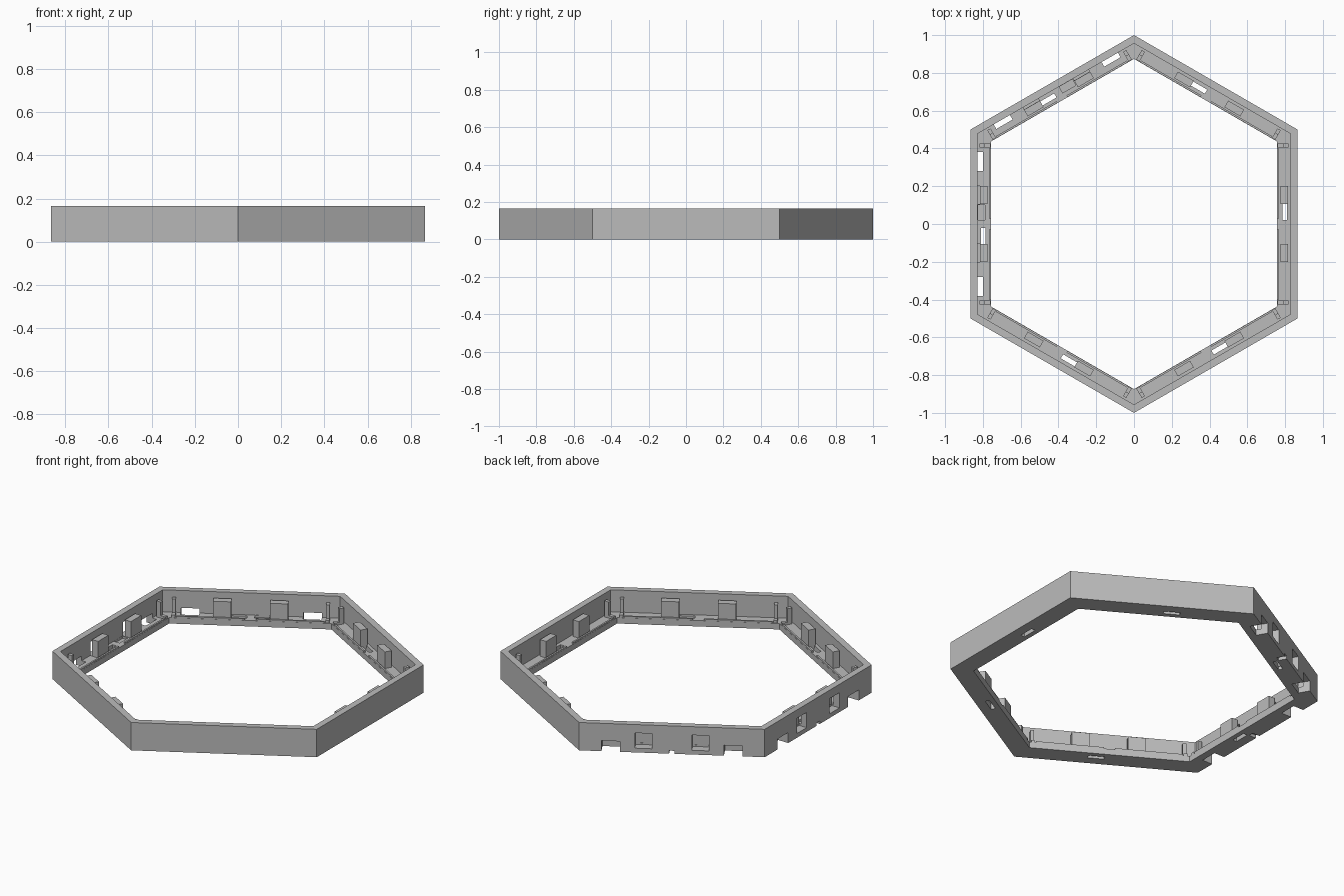
import bpy, bmesh, math
from mathutils import Matrix, Vector

cube = bpy.data.objects.get("Cube")
if cube:
    bpy.data.objects.remove(cube, do_unlink=True)

grey = bpy.data.materials.new("plain grey")
grey.use_nodes = True
colour = (0.5, 0.5, 0.5, 1)
grey.diffuse_color = colour
grey.node_tree.nodes["Principled BSDF"].inputs["Base Color"].default_value = colour

HEIGHT, LEDGE = 0.165, 0.035
OUTER, WALL, INNER = 0.866, 0.828, 0.757   # distances from centre to side faces


def finish(name, bm):
    bmesh.ops.recalc_face_normals(bm, faces=bm.faces)
    mesh = bpy.data.meshes.new(name)
    bm.to_mesh(mesh)
    bm.free()
    mesh.materials.append(grey)
    ob = bpy.data.objects.new(name, mesh)
    bpy.context.collection.objects.link(ob)
    return ob


def side_box(bm, angle, r, t, z):
    """Box in a side's frame: r outward, t along the side, z up."""
    spans = (r, t, z)
    centre = Vector([(a + b) / 2 for a, b in spans])
    size = [abs(b - a) for a, b in spans]
    mat = (Matrix.Rotation(math.radians(angle), 4, 'Z')
           @ Matrix.Translation(centre) @ Matrix.Diagonal((*size, 1)))
    bmesh.ops.create_cube(bm, size=1, matrix=mat)


SIDES = range(0, 360, 60)
OPEN_SIDES = (120, 180)

# Hexagonal frame: an L section carried round six corners
profile = [(OUTER, 0), (OUTER, HEIGHT), (WALL, HEIGHT),
           (WALL, LEDGE), (INNER, LEDGE), (INNER, 0)]
bm = bmesh.new()
rings = []
for angle in SIDES:
    a = math.radians(angle + 30)
    rings.append([bm.verts.new((r / math.cos(math.pi / 6) * math.cos(a),
                                r / math.cos(math.pi / 6) * math.sin(a), z))
                  for r, z in profile])
for i, ring in enumerate(rings):
    nxt = rings[(i + 1) % 6]
    for j in range(len(profile)):
        k = (j + 1) % len(profile)
        bm.faces.new((ring[j], ring[k], nxt[k], nxt[j]))
frame = finish("hexagonal_frame", bm)

# Openings: a ledge slot on every side, windows and notches on two sides
bm = bmesh.new()
for angle in SIDES:
    side_box(bm, angle, (0.785, 0.81), (0.02, 0.11), (-0.05, 0.1))
for angle in OPEN_SIDES:
    for s in (-1, 1):
        side_box(bm, angle, (0.816, 0.9), (s * 0.107, s * 0.2), (0.025, 0.115))
        side_box(bm, angle, (0.8, 0.9), (s * 0.28, s * 0.38), (-0.05, 0.062))
    side_box(bm, angle, (0.82, 0.9), (-0.015, 0.015), (-0.05, 0.018))
    side_box(bm, angle, (0.79, 0.827), (-0.1, -0.02), (0.022, 0.06))
cutter = finish("opening_cutter", bm)
cutter.hide_render = True

mod = frame.modifiers.new("openings", 'BOOLEAN')
mod.operation = 'DIFFERENCE'
mod.solver = 'EXACT'
mod.object = cutter
bpy.context.view_layer.objects.active = frame
bpy.ops.object.modifier_apply(modifier=mod.name)
bpy.data.objects.remove(cutter, do_unlink=True)

# Upright tabs, corner ribs and the low inner lip
tabs, ribs, lips = bmesh.new(), bmesh.new(), bmesh.new()
for angle in SIDES:
    for s in (-1, 1):
        side_box(tabs, angle, (0.775, 0.815), (s * 0.105, s * 0.202), (0.02, 0.133))
        side_box(ribs, angle, (0.79, 0.818), (s * 0.405, s * 0.425), (0.02, 0.13))
        side_box(ribs, angle, (0.76, 0.79), (s * 0.405, s * 0.425), (0.02, 0.05))
        side_box(lips, angle, (0.758, 0.768), (s * 0.03, s * 0.4), (0.02, 0.044))
finish("upright_tabs", tabs)
finish("corner_ribs", ribs)
finish("inner_lip", lips)
